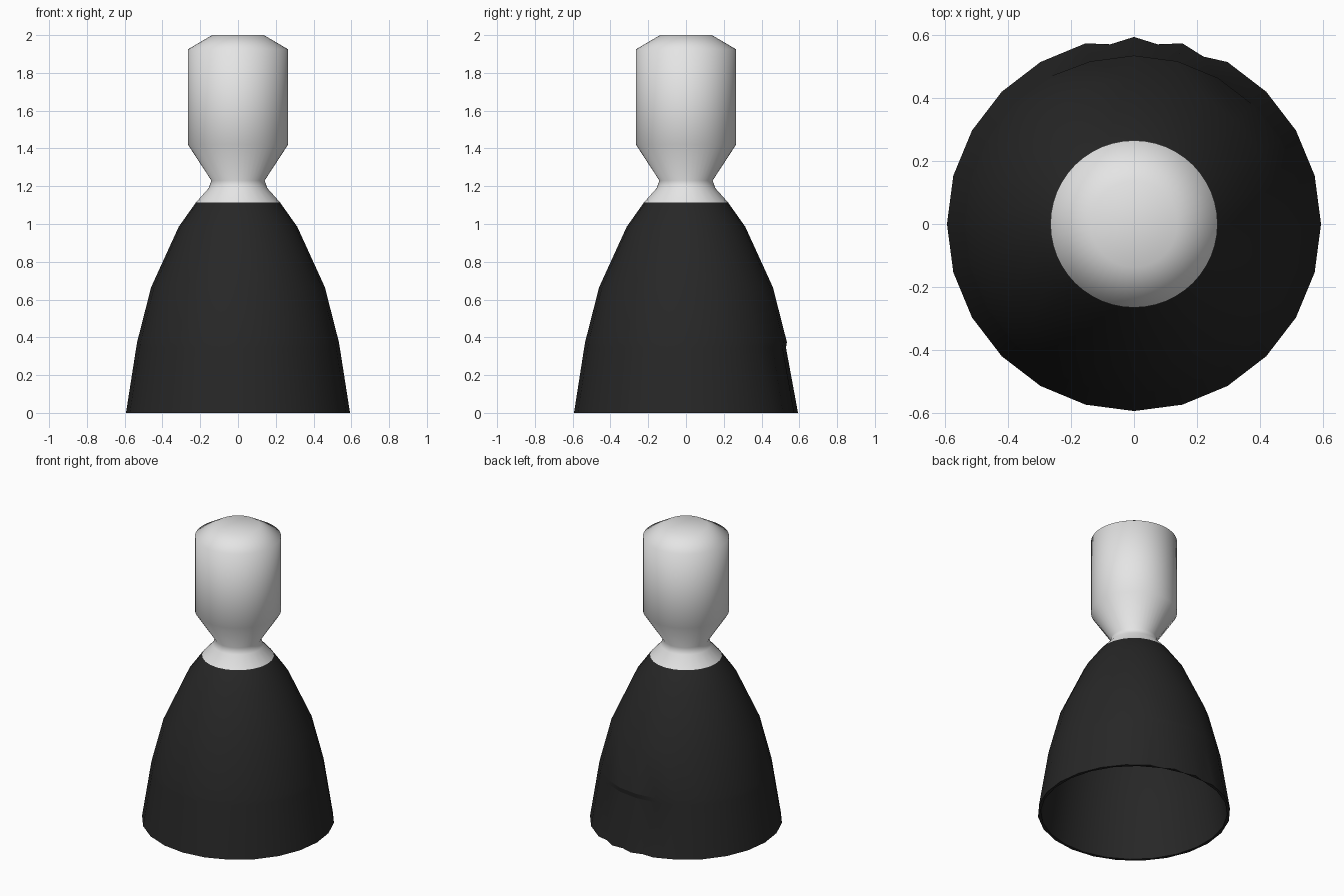
import bpy, bmesh, math

if "Cube" in bpy.data.objects:
    bpy.data.objects.remove(bpy.data.objects["Cube"])

def material(name, rgb):
    m = bpy.data.materials.new(name)
    m.diffuse_color = (*rgb, 1)
    m.use_nodes = True
    m.node_tree.nodes["Principled BSDF"].inputs["Base Color"].default_value = m.diffuse_color
    return m

light = material("light grey metal", (0.78, 0.78, 0.78))
dark = material("dark nozzle", (0.02, 0.02, 0.02))

SIDES = 24
DENTS = (4, 5, 6)  # rim segments at the back that are dented
# outlines from the top down: radius, height
CHAMBER = [(0.137, 2.0), (0.265, 1.925), (0.265, 1.42), (0.141, 1.23), (0.155, 1.19)]
SKIRT = [(0.222, 1.115), (0.314, 0.985), (0.46, 0.665), (0.534, 0.375),
         (0.539, 0.345), (0.593, 0.0)]

bm = bmesh.new()

def ring(r, z, n=SIDES, turn=0.0):
    angles = [2 * math.pi * (i + turn) / n for i in range(n)]
    return [bm.verts.new((r * math.cos(a), r * math.sin(a), z)) for a in angles]

def face(*verts, mat=1):
    f = bm.faces.new(verts)
    f.material_index = mat
    f.smooth = True

# chamber and throat, with twice as many sides as the skirt
upper = [ring(r, z, 2 * SIDES) for r, z in CHAMBER]
face(*upper[0], mat=0)
for a, b in zip(upper, upper[1:]):
    for i in range(2 * SIDES):
        j = (i + 1) % (2 * SIDES)
        face(a[i], b[i], b[j], a[j], mat=0)

# outer skirt, joined to the throat by a light collar
outer = [ring(r, z) for r, z in SKIRT]
for i in range(SIDES):
    j = (i + 1) % SIDES
    t, m, u = upper[-1][2 * i], upper[-1][2 * i + 1], upper[-1][2 * j]
    p, q = outer[0][i], outer[0][j]
    face(t, p, m, mat=0)
    face(m, p, q, mat=0)
    face(m, q, u, mat=0)

# the rim has one extra point in every segment, pushed in where dented
mids = []
for i in range(SIDES):
    mid = (outer[-1][i].co + outer[-1][(i + 1) % SIDES].co) / 2
    s = 0.976 if i in DENTS else 1.0
    mids.append(bm.verts.new((mid.x * s, mid.y * s, 0)))
for n in range(len(outer) - 1):
    a, b = outer[n], outer[n + 1]
    for i in range(SIDES):
        j = (i + 1) % SIDES
        if n == len(outer) - 2:
            face(a[i], b[i], mids[i])
            face(a[i], mids[i], a[j])
            face(a[j], mids[i], b[j])
        else:
            face(a[i], b[i], b[j], a[j])

# slight ledge around the back of the skirt, with crisp edges
for v in outer[-2][4:8]:
    v.co.x *= 0.982
    v.co.y *= 0.982
for loop in outer[-3], outer[-2]:
    for i in DENTS:
        bm.edges.get((loop[i], loop[i + 1])).smooth = False

# inner lining of the skirt, turned by half a side
inner = [ring(r * 0.969, z, SIDES, 0.5) for r, z in SKIRT if z != 0.345]
for a, b in zip(inner, inner[1:]):
    for i in range(SIDES):
        j = (i + 1) % SIDES
        face(a[i], a[j], b[j], b[i])

# thin rim between the skirt and its lining
for i in range(SIDES):
    j = (i + 1) % SIDES
    o, p, m = outer[-1][i], outer[-1][j], mids[i]
    face(o, inner[-1][i], m)
    face(m, inner[-1][i], p)
    face(p, inner[-1][i], inner[-1][j])
for e in bm.edges:
    if all(abs(v.co.z) < 1e-5 for v in e.verts):
        e.smooth = False

mesh = bpy.data.meshes.new("engine_nozzle")
bmesh.ops.recalc_face_normals(bm, faces=bm.faces)
bm.normal_update()
top = max(bm.faces, key=lambda f: f.calc_center_median().z)
if top.normal.z < 0:
    bmesh.ops.reverse_faces(bm, faces=bm.faces)
bm.to_mesh(mesh)
bm.free()
mesh.materials.append(light)
mesh.materials.append(dark)
obj = bpy.data.objects.new("engine_nozzle", mesh)
bpy.context.collection.objects.link(obj)
